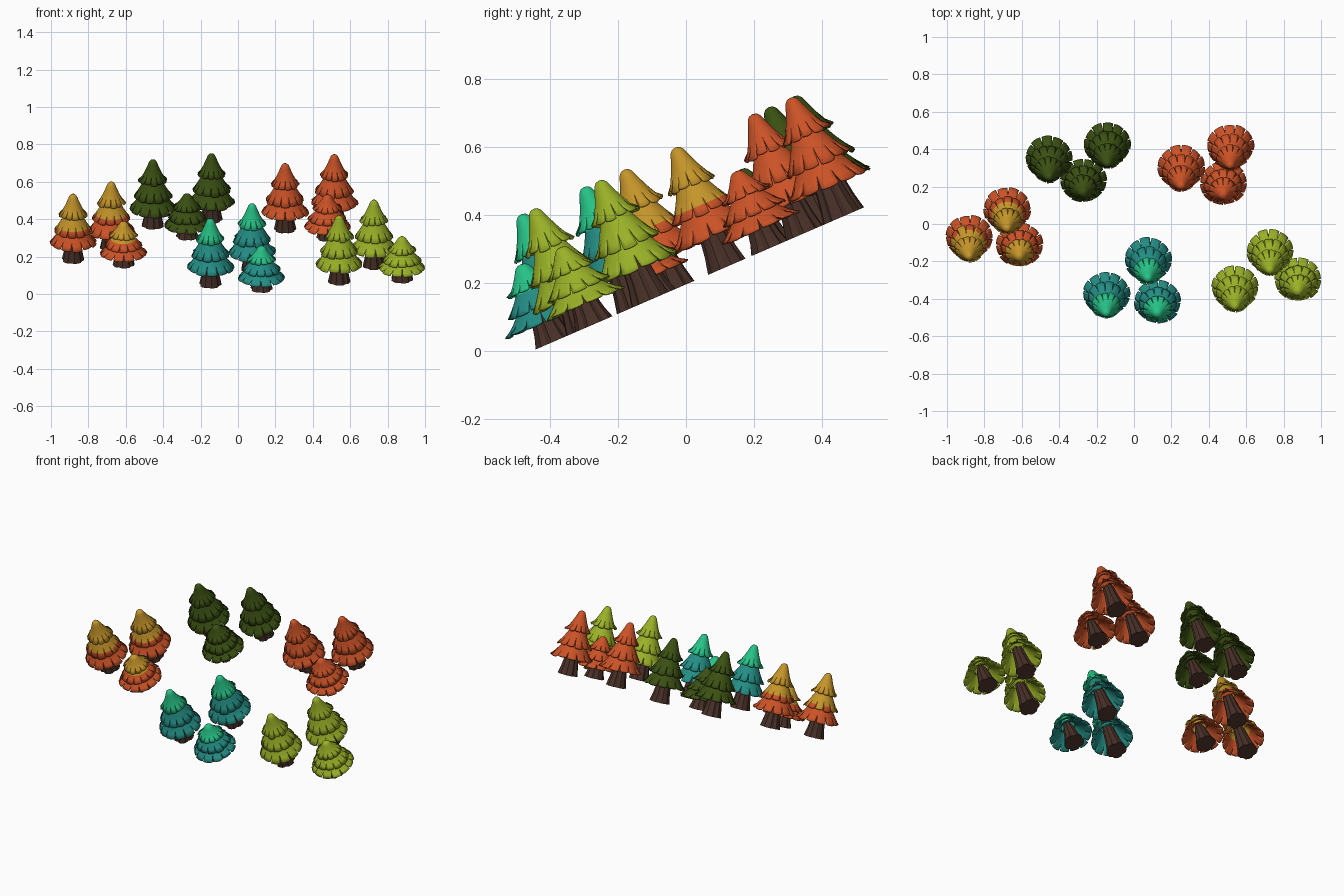
import bpy, bmesh, math, random
from mathutils import Matrix, Vector

if "Cube" in bpy.data.objects:
    bpy.data.objects.remove(bpy.data.objects["Cube"])

random.seed(7)
TILT = math.radians(23.4)      # the whole grove stands on a sloping plane
FLAPS, COLS = 12, 4


def mat(name, r, g, b):
    m = bpy.data.materials.new(name)
    m.diffuse_color = (r, g, b, 1)
    m.use_nodes = True
    m.node_tree.nodes["Principled BSDF"].inputs["Base Color"].default_value = m.diffuse_color
    return m


ochre = mat("ochre", .56, .30, .022)
rust = mat("rust orange", .60, .085, .02)
dark = mat("dark green", .043, .08, .006)
lime = mat("lime green", .32, .44, .02)
teal = mat("teal", .017, .27, .235)
mint = mat("mint green", .02, .54, .24)
bark = mat("bark brown", .066, .03, .021)

# Tier profiles, top to rim: (radius, height)
TIERS = [
    [(.045, .215), (.068, .178), (.088, .147), (.107, .121), (.125, .100)],
    [(.030, .295), (.050, .258), (.067, .225), (.084, .197), (.102, .170)],
    [(0, .382), (.012, .379), (.020, .370), (.026, .355), (.034, .335),
     (.044, .312), (.058, .285), (.076, .261)],
]


def finish(name, bm, mats, matrix, angle):
    me = bpy.data.meshes.new(name)
    bm.to_mesh(me)
    bm.free()
    for m in mats:
        me.materials.append(m)
    me.shade_smooth()
    me.set_sharp_from_angle(angle=math.radians(angle))
    ob = bpy.data.objects.new(name, me)
    bpy.context.collection.objects.link(ob)
    ob.matrix_world = matrix
    return ob


def add_tier(bm, profile, shift):
    """Flared skirt whose rim is split into flaps by narrow slits."""
    n = len(profile)
    for i in range(FLAPS):
        dh, dr = random.uniform(-.005, .005), random.uniform(-.003, .004)
        grid = []
        for k, (r, h) in enumerate(profile):
            width = {n - 1: .84, n - 2: .93}.get(k, 1)
            row = []
            for j in range(COLS + 1):
                t = (j / COLS - .5) * width
                a = (i + .5 + t + shift) * math.tau / FLAPS
                rr, hh = r, h
                if k == n - 1:          # uneven, slightly rounded flap ends
                    rr, hh = r + dr, h + dh + .02 * t * t
                row.append(bm.verts.new((rr * math.cos(a), rr * math.sin(a), hh)))
            grid.append(row)
        for k in range(n - 1):
            for j in range(COLS):
                bm.faces.new((grid[k][j], grid[k + 1][j],
                              grid[k + 1][j + 1], grid[k][j + 1]))


def foliage(name, matrix, low, top, split):
    bm = bmesh.new()
    for s, profile in enumerate(TIERS):
        add_tier(bm, profile, s * .5)
    bmesh.ops.remove_doubles(bm, verts=bm.verts, dist=1e-5)
    # Crown colour above the split height
    for f in bm.faces:
        f.material_index = int(f.calc_center_median().z > split)
    ob = finish(name, bm, [low, top], matrix, 40)
    sol = ob.modifiers.new("thickness", 'SOLIDIFY')
    sol.thickness, sol.offset = .007, -1


def trunk(name, matrix):
    """Tapered trunk with shallow vertical grooves."""
    bm = bmesh.new()
    n, rings = 20, []
    for r, h in [(.060, 0), (.049, .05), (.042, .10), (.034, .18), (.02, .27)]:
        ring = []
        for i in range(n):
            a = math.tau * i / n
            rr = r * (1 if i % 4 else .86)
            ring.append(bm.verts.new((rr * math.cos(a), rr * math.sin(a), h)))
        rings.append(ring)
    for lo, hi in zip(rings, rings[1:]):
        for i in range(n):
            j = (i + 1) % n
            bm.faces.new((lo[i], lo[j], hi[j], hi[i]))
    bm.faces.new(rings[0][::-1])
    bm.faces.new(rings[-1])
    finish(name, bm, [bark], matrix, 20)


# Groves: lower colour, crown colour, trees as (x, y, height scale, crown split)
SMALL = .647
GROVES = {
    "autumn": (rust, ochre, [(-.882, -.030, 1, .185), (-.678, .120, 1, .21),
                             (-.612, -.085, SMALL, .235)]),
    "dark": (dark, dark, [(-.455, .395, 1, 1), (-.142, .469, 1, 1),
                          (-.272, .259, SMALL, 1)]),
    "rust": (rust, rust, [(.252, .347, 1, 1), (.515, .458, 1, 1),
                          (.478, .245, SMALL, 1)]),
    "teal": (teal, mint, [(-.148, -.333, 1, .262), (.075, -.148, 1, .262),
                          (.126, -.388, SMALL, .262)]),
    "lime": (lime, lime, [(.541, -.297, 1, 1), (.727, -.104, 1, 1),
                          (.877, -.271, SMALL, 1)]),
}

for grove, (low, top, trees) in GROVES.items():
    for i, (x, y, sz, split) in enumerate(trees, 1):
        z = (y + .455) * math.tan(TILT)
        m = (Matrix.Translation(Vector((x, y, z)))
             @ Matrix.Rotation(TILT, 4, 'X')
             @ Matrix.Diagonal((1, 1, sz, 1))
             @ Matrix.Rotation(random.uniform(0, math.tau), 4, 'Z'))
        foliage(f"{grove}_foliage_{i}", m, low, top, split)
        trunk(f"{grove}_trunk_{i}", m)
